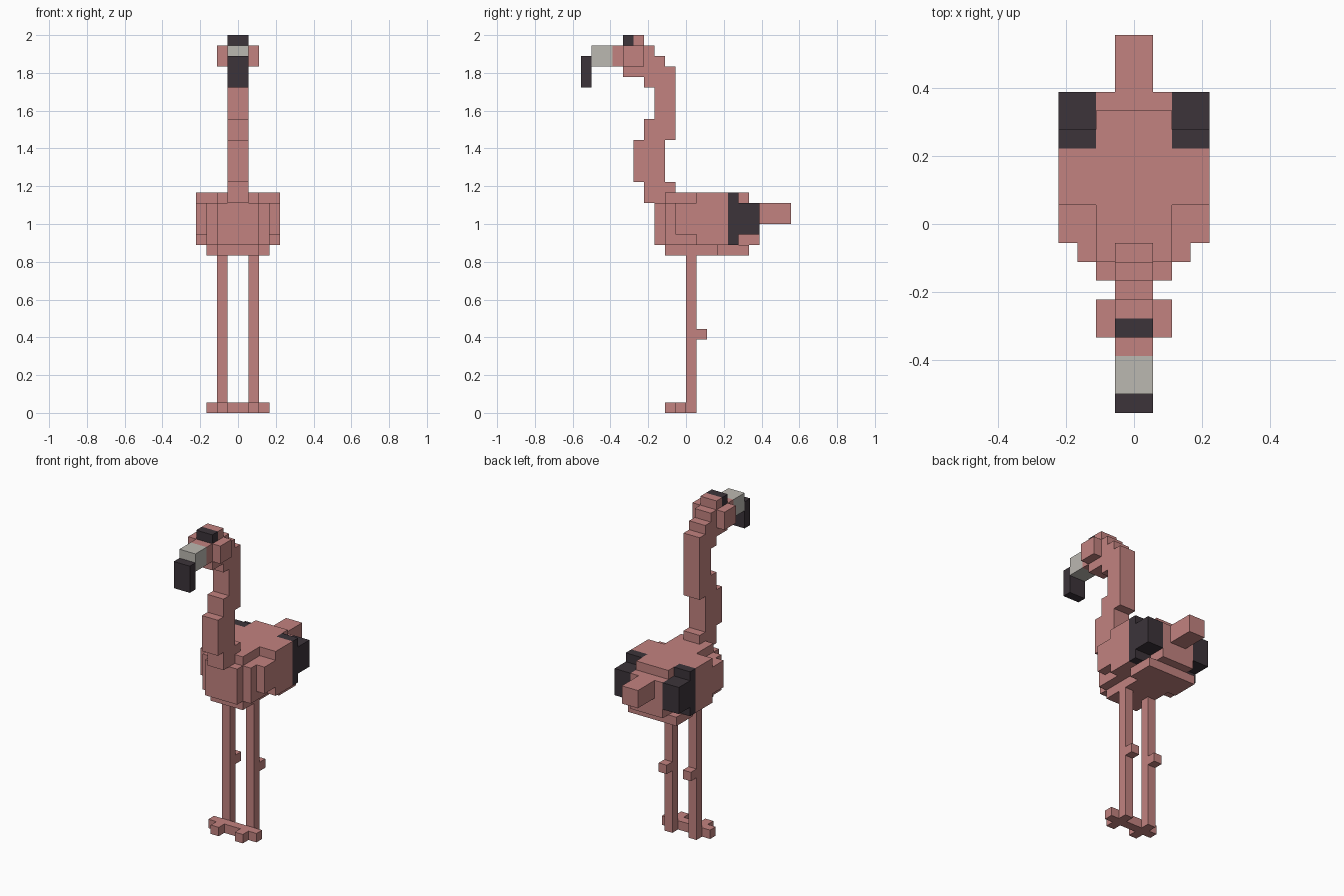
import bpy
import bmesh
from mathutils import Matrix, Vector

UNIT = 1 / 18  # edge length of one block

default_cube = bpy.data.objects.get("Cube")
if default_cube:
    bpy.data.objects.remove(default_cube, do_unlink=True)


def make_material(name, colour):
    material = bpy.data.materials.new(name)
    material.use_nodes = True
    material.diffuse_color = (*colour, 1)
    shader = material.node_tree.nodes["Principled BSDF"]
    shader.inputs["Base Color"].default_value = (*colour, 1)
    shader.inputs["Roughness"].default_value = 0.9
    return material


pink = make_material("dusty_pink", (0.54, 0.225, 0.215))
dark = make_material("dark_plum", (0.045, 0.034, 0.042))
light = make_material("light_grey", (0.50, 0.48, 0.44))


def add_box(bm, x, y, z):
    """Add a box from its (low, high) range on each axis, in blocks."""
    low, high = (Vector(corner) for corner in zip(x, y, z))
    placement = Matrix.Translation((low + high) / 2 * UNIT)
    size = Matrix.Diagonal((high - low) * UNIT).to_4x4()
    bmesh.ops.create_cube(bm, size=1, matrix=placement @ size)


def make_part(name, material, boxes, mirrored=False):
    """Build one part from boxes; mirrored parts get a left and a right object."""
    sides = (("left_", 1), ("right_", -1)) if mirrored else (("", 1),)
    for prefix, sign in sides:
        bm = bmesh.new()
        for x, y, z in boxes:
            add_box(bm, sorted(sign * value for value in x), y, z)
        mesh = bpy.data.meshes.new(prefix + name)
        bm.to_mesh(mesh)
        bm.free()
        mesh.materials.append(material)
        part = bpy.data.objects.new(prefix + name, mesh)
        bpy.context.collection.objects.link(part)


def centred(half_width):
    return (-half_width, half_width)


# Legs with a knob at the back of each knee
make_part("leg", pink, [((1, 2), (0, 1), (0, 15))], mirrored=True)
make_part("knee", pink, [((1, 2), (1, 2), (7, 8))], mirrored=True)

# Feet: a sideways bar with one toe pointing forward
make_part("foot", pink, [
    ((0, 3), (-1, 0), (0, 1)),
    ((1, 2), (-2, -1), (0, 1)),
], mirrored=True)

# Body: central block, raised back, shoulders and stepped belly
make_part("body", pink, [
    (centred(2), (-3, 7), (16, 20)),
    (centred(2), (-2, 6), (20, 21)),
    (centred(3), (-2, 4), (16, 20)),
])
make_part("belly", pink, [
    (centred(2), (-2, 3), (15, 16)),
    (centred(3), (3, 6), (15, 16)),
])
make_part("tail", pink, [(centred(1), (7, 10), (18, 20))])

# Wings with dark rear tips
make_part("wing", pink, [
    ((3, 4), (-1, 4), (17, 20)),
    ((3, 4), (1, 4), (16, 17)),
    ((2, 4), (1, 4), (20, 21)),
], mirrored=True)
make_part("wing_tip", dark, [
    ((2, 4), (4, 5), (16, 21)),
    ((2, 4), (5, 7), (17, 20)),
], mirrored=True)

# Curved neck as stacked segments: (front, back, bottom, top)
neck_segments = [
    (-4, -1, 20, 22),
    (-5, -2, 22, 26),
    (-4, -1, 26, 28),
    (-3, -1, 28, 31),
    (-4, -1, 31, 32),
    (-6, -1, 32, 33),
]
make_part("neck", pink, [
    (centred(1), (front, back), (bottom, top))
    for front, back, bottom, top in neck_segments
])

# Head with cheeks and a dark brow
make_part("head", pink, [
    (centred(1), (-7, -2), (33, 34)),
    (centred(1), (-7, -3), (34, 35)),
    (centred(1), (-5, -4), (35, 36)),
])
make_part("cheek", pink, [((1, 2), (-6, -4), (33, 35))], mirrored=True)
make_part("brow", dark, [(centred(1), (-6, -5), (35, 36))])

# Beak with a drooping dark tip
make_part("beak", light, [(centred(1), (-9, -7), (33, 35))])
make_part("beak_tip", dark, [(centred(1), (-10, -9), (31, 34))])
